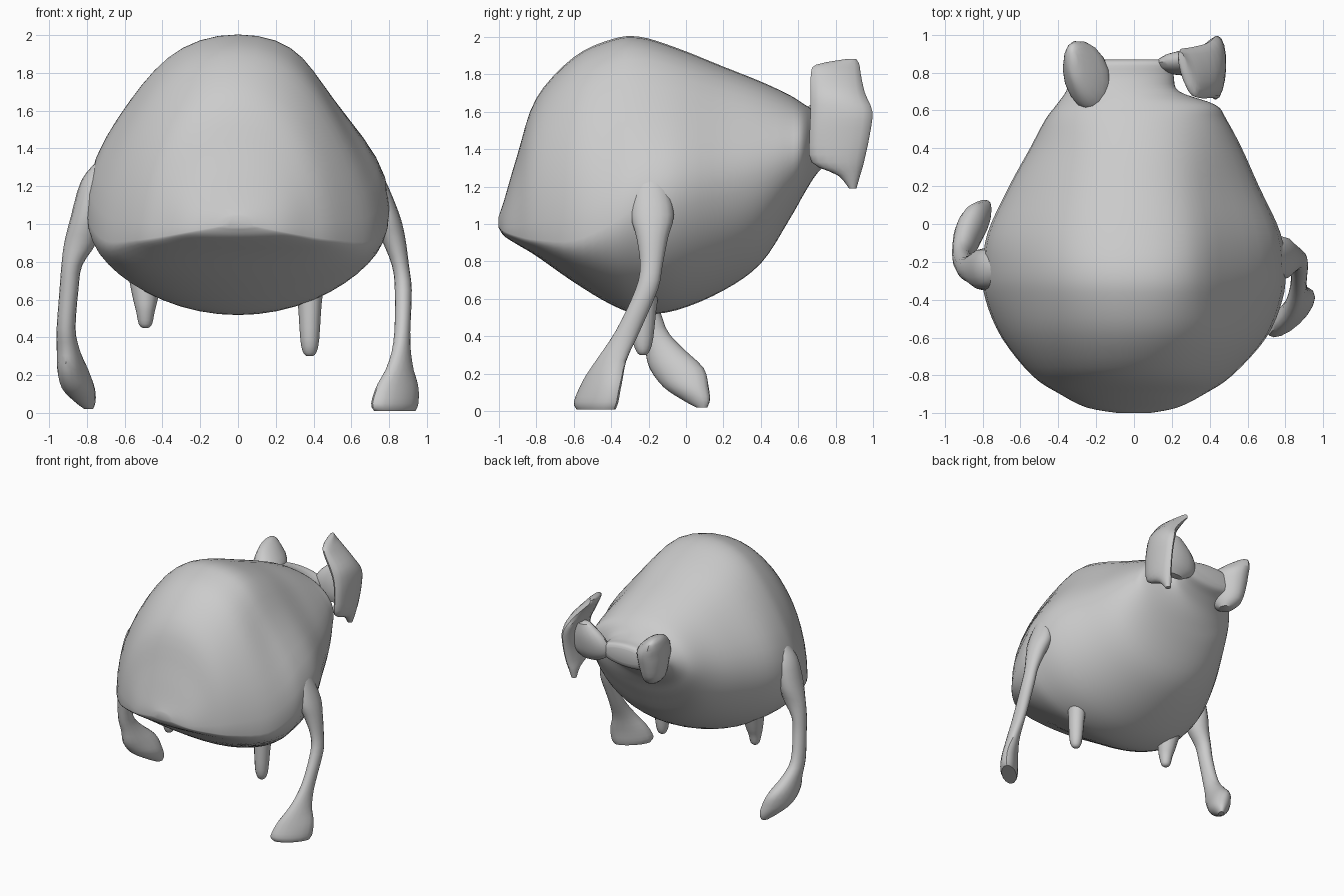
import bpy, bmesh, math
from mathutils import Vector

grey = bpy.data.materials.new("soft grey")
grey.diffuse_color = (0.6, 0.6, 0.6, 1)


def smooth_rows(rows, steps):
    """Catmull-Rom interpolation between rows of section values."""
    vs = [Vector(r) for r in rows]
    out = []
    for i in range(len(vs) - 1):
        p0, p1, p2, p3 = vs[max(i - 1, 0)], vs[i], vs[i + 1], vs[min(i + 2, len(vs) - 1)]
        for k in range(steps):
            t = k / steps
            out.append(0.5 * (2 * p1 + (p2 - p0) * t + (2 * p0 - 5 * p1 + 4 * p2 - p3) * t * t
                              + (3 * p1 - p0 - 3 * p2 + p3) * t ** 3))
    return out + [vs[-1]]


def loft(name, rows, ring, sides, steps):
    """Skin closed rings into a capped smooth part."""
    bm = bmesh.new()
    loops = [[bm.verts.new(ring(r, 2 * math.pi * k / sides)) for k in range(sides)]
             for r in smooth_rows(rows, steps)]
    for a, b in zip(loops, loops[1:]):
        for k in range(sides):
            n = (k + 1) % sides
            bm.faces.new((a[k], a[n], b[n], b[k]))
    bm.faces.new(loops[0])
    bm.faces.new(loops[-1])
    bmesh.ops.recalc_face_normals(bm, faces=bm.faces)
    me = bpy.data.meshes.new(name)
    bm.to_mesh(me)
    bm.free()
    me.materials.append(grey)
    ob = bpy.data.objects.new(name, me)
    bpy.context.collection.objects.link(ob)
    bpy.ops.object.select_all(action='DESELECT')
    ob.select_set(True)
    bpy.context.view_layer.objects.active = ob
    bpy.ops.object.shade_smooth_by_angle(angle=math.radians(40))
    return ob


def body_ring(r, a):
    """Upright section: y, centre x, half width, top, bottom, widest height, shoulder pinch."""
    y, cx, w, top, bot, mid, pinch = r
    c, s = math.cos(a), math.sin(a)
    if s > 0:
        # the left shoulder is fuller than the right one
        side = pinch if c > 0 else pinch * 0.5
        x = c * w * (1 - side * math.sin(2 * a) ** 2)
    else:
        x = c * w
    return (cx + x, y, mid + s * ((top - mid) if s > 0 else (mid - bot)))


def limb_ring(r, a):
    """Level section: x, y, z, long radius, short radius, turn in degrees."""
    x, y, z, ra, rb, turn = r
    t = math.radians(turn)
    u, v = ra * math.cos(a), rb * math.sin(a)
    return (x + u * math.cos(t) - v * math.sin(t), y + u * math.sin(t) + v * math.cos(t), z)


# Egg-shaped body with a low front lip, narrowing to the blunt rear bridge
loft("body", [
    (-1.0, 0, .08, 1.04, .98, .99, 0), (-.97, -.01, .24, 1.13, .935, .96, 0),
    (-.9, -.01, .38, 1.37, .89, .935, 0), (-.8, -.01, .53, 1.67, .83, .915, .02),
    (-.6, 0, .70, 1.89, .69, .91, .08), (-.4, 0, .785, 1.985, .57, 1.0, .17),
    (-.25, 0, .80, 2.0, .52, 1.1, .2), (-.05, 0, .775, 1.94, .54, 1.17, .19),
    (.2, 0, .66, 1.84, .645, 1.22, .14), (.4, .01, .56, 1.76, .79, 1.27, .08),
    (.55, .01, .48, 1.69, 1.02, 1.34, .03), (.63, .01, .42, 1.64, 1.16, 1.39, 0),
    (.70, -.06, .30, 1.60, 1.27, 1.43, 0), (.78, -.06, .27, 1.57, 1.34, 1.45, 0),
    (.85, -.05, .25, 1.56, 1.38, 1.47, 0), (.87, -.04, .18, 1.53, 1.42, 1.48, 0),
], body_ring, 48, 4)

# Legs flow out of the flanks and end in flat feet
loft("right_leg", [
    (.69, -.2, 1.33, .05, .04, 90), (.735, -.19, 1.21, .09, .055, 90),
    (.78, -.18, 1.05, .115, .075, 90), (.82, -.18, .93, .085, .065, 90),
    (.86, -.185, .78, .06, .045, 90),
    (.875, -.21, .65, .06, .045, 90), (.87, -.31, .43, .065, .042, 85),
    (.86, -.40, .27, .09, .05, 60), (.845, -.45, .15, .14, .06, 45),
    (.83, -.48, .05, .16, .065, 43), (.83, -.48, .01, .14, .055, 43),
], limb_ring, 16, 3)
loft("left_leg", [
    (-.70, -.24, 1.34, .05, .04, 90), (-.76, -.24, 1.23, .10, .07, 90),
    (-.80, -.24, 1.04, .11, .085, 90), (-.835, -.24, .90, .08, .085, 90),
    (-.88, -.235, .78, .065, .055, 90),
    (-.895, -.22, .65, .06, .05, 90), (-.91, -.18, .45, .07, .05, 90),
    (-.90, -.12, .34, .10, .06, 85), (-.875, -.05, .23, .15, .075, 75),
    (-.845, .0, .13, .13, .075, 65), (-.81, .055, .06, .08, .045, 60),
    (-.79, .085, .02, .03, .02, 60),
], limb_ring, 16, 3)

# Small tapering nubs under the belly
for name, x, tip, y in (("right_nub", .38, .3, -.22), ("left_nub", -.49, .45, -.2)):
    rows = [(x, y + .02, .72, .09, .09, 0), (x, y, .6, .065, .07, 0),
            (x, y - .01, tip + .09, .05, .055, 0), (x, y - .01, tip + .02, .035, .035, 0),
            (x, y - .01, tip, .015, .015, 0)]
    loft(name, rows, limb_ring, 12, 3)

# Low flared flap at the left rear corner
loft("left_flap", [
    (-.24, .79, 1.29, .05, .05, 110), (-.25, .78, 1.35, .13, .09, 110),
    (-.25, .78, 1.47, .17, .115, 108), (-.25, .78, 1.56, .19, .12, 106),
    (-.28, .81, 1.63, .16, .085, 104), (-.31, .85, 1.68, .10, .045, 100),
    (-.32, .88, 1.70, .03, .015, 100),
], limb_ring, 16, 3)

# Tall thin fin at the right rear corner, curling inwards at the top
loft("right_fin", [
    (.41, .89, 1.19, .02, .02, 90), (.42, .87, 1.26, .06, .035, 90),
    (.43, .81, 1.33, .14, .045, 88), (.44, .82, 1.47, .16, .045, 88),
    (.43, .83, 1.6, .165, .055, 88), (.39, .81, 1.7, .145, .065, 92),
    (.32, .80, 1.8, .135, .05, 100), (.28, .81, 1.85, .12, .035, 105),
    (.25, .88, 1.88, .03, .015, 105),
], limb_ring, 16, 3)

# Web joining the fin to the rear bridge
loft("fin_web", [
    (.30, .83, 1.36, .08, .03, 0), (.29, .84, 1.42, .16, .055, 0),
    (.29, .85, 1.5, .17, .065, 0), (.31, .86, 1.58, .14, .06, 0),
    (.34, .87, 1.66, .07, .04, 0),
], limb_ring, 16, 3)
